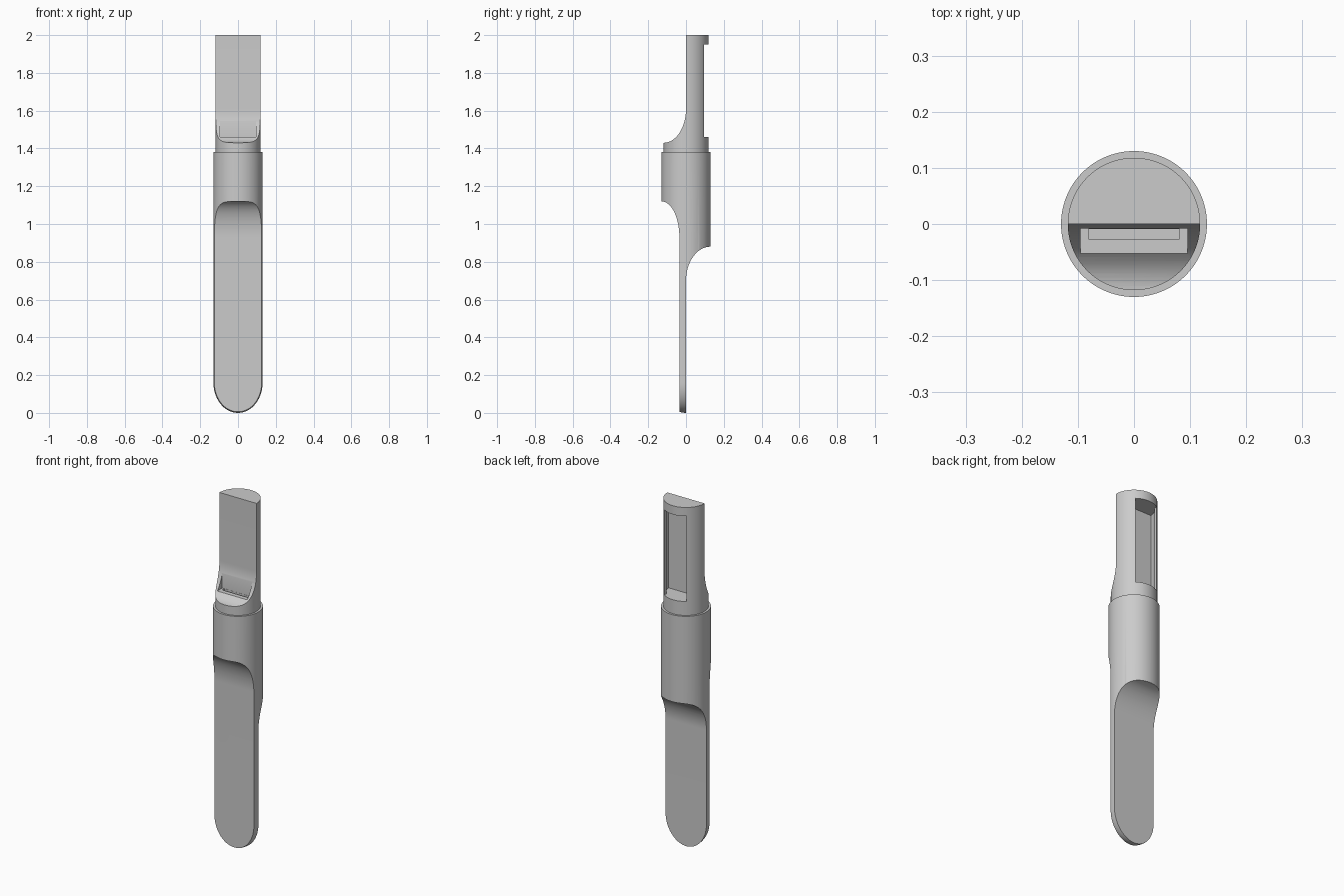
import bpy, bmesh, math

cube = bpy.data.objects.get("Cube")
if cube:
    bpy.data.objects.remove(cube, do_unlink=True)

R_BODY, R_NECK = 0.13, 0.118
Z_RING, Z_TOP = 1.38, 2.0

grey = bpy.data.materials.new("plain_grey")
grey.use_nodes = True
colour = (0.6, 0.6, 0.6, 1)
grey.diffuse_color = colour
grey.node_tree.nodes["Principled BSDF"].inputs["Base Color"].default_value = colour


def make_object(name, bm):
    bmesh.ops.recalc_face_normals(bm, faces=bm.faces)
    mesh = bpy.data.meshes.new(name)
    bm.to_mesh(mesh)
    bm.free()
    obj = bpy.data.objects.new(name, mesh)
    bpy.context.collection.objects.link(obj)
    mesh.materials.append(grey)
    return obj


def lathe(name, profile, sides=96):
    """Revolve (radius, z) points about the vertical axis."""
    bm = bmesh.new()
    verts = [bm.verts.new((r, 0, z)) for r, z in profile]
    edges = [bm.edges.new(pair) for pair in zip(verts, verts[1:])]
    bmesh.ops.spin(bm, geom=verts + edges, axis=(0, 0, 1), cent=(0, 0, 0),
                   angle=math.tau, steps=sides)
    bmesh.ops.remove_doubles(bm, verts=bm.verts, dist=1e-5)
    return make_object(name, bm)


def prism(name, points, vector):
    """Extrude a closed outline along a vector."""
    bm = bmesh.new()
    face = bm.faces.new([bm.verts.new(p) for p in points])
    out = bmesh.ops.extrude_face_region(bm, geom=[face])
    moved = [v for v in out["geom"] if isinstance(v, bmesh.types.BMVert)]
    bmesh.ops.translate(bm, verts=moved, vec=vector)
    return make_object(name, bm)


def box(name, x, y0, y1, z0, z1):
    outline = [(-x, y0, z0), (x, y0, z0), (x, y1, z0), (-x, y1, z0)]
    return prism(name, outline, (0, 0, z1 - z0))


def scoop(name, flat_y, rim_y, flat_z, rim_z, end_z, steps=24):
    """Flat cut at flat_y that sweeps out to the rim in a quarter ellipse."""
    pts = []
    for i in range(steps + 1):
        a = math.pi / 2 * i / steps
        y = rim_y + (flat_y - rim_y) * math.cos(a)
        z = flat_z + (rim_z - flat_z) * math.sin(a)
        pts.append((-0.3, y, z))
    far_y = rim_y * 2
    pts += [(-0.3, far_y, rim_z), (-0.3, far_y, end_z), (-0.3, flat_y, end_z)]
    return prism(name, pts, (0.6, 0, 0))


# Turned body with an elliptical tip and a narrower neck
tip = [(R_BODY * math.sin(a), 0.16 * (1 - math.cos(a)))
       for a in (math.pi / 2 * i / 20 for i in range(21))]
tip[0] = (0, 0)
body = lathe("handle_body", tip + [(R_BODY, Z_RING), (R_NECK, Z_RING),
                                   (R_NECK, Z_TOP), (0, Z_TOP)])

# Half-round hollow inside the neck
half_round = [(0.105 * math.cos(a), 0.105 * math.sin(a), 1.46)
              for a in (0.1 + (math.pi - 0.2) * i / 32 for i in range(33))]

cutters = [
    scoop("front_grip_cut", -0.035, -R_BODY, 0.93, 1.12, -0.1),
    scoop("back_grip_cut", 0.0, R_BODY, 0.70, 0.88, -0.1),
    scoop("neck_front_cut", 0.0, -R_NECK, 1.61, 1.43, 2.1),
    box("front_pocket", 0.095, -0.065, -0.008, 1.46, 1.59),
    box("pocket_slot", 0.081, -0.027, -0.009, 1.42, 1.47),
    prism("neck_hollow", half_round, (0, 0, 0.49)),
    box("back_window", 0.07, 0.05, 0.2, 1.46, 1.95),
]
for cutter in cutters:
    cutter.hide_render = True
    mod = body.modifiers.new(cutter.name, "BOOLEAN")
    mod.operation = "DIFFERENCE"
    mod.solver = "EXACT"
    mod.object = cutter

# Bake the cuts and discard the cutters
graph = bpy.context.evaluated_depsgraph_get()
final = bpy.data.meshes.new_from_object(body.evaluated_get(graph))
body.modifiers.clear()
body.data = final
final.materials.clear()
final.materials.append(grey)
for cutter in cutters:
    bpy.data.objects.remove(cutter, do_unlink=True)

bpy.ops.object.select_all(action="DESELECT")
body.select_set(True)
bpy.context.view_layer.objects.active = body
bpy.ops.object.shade_smooth_by_angle(angle=math.radians(30))
